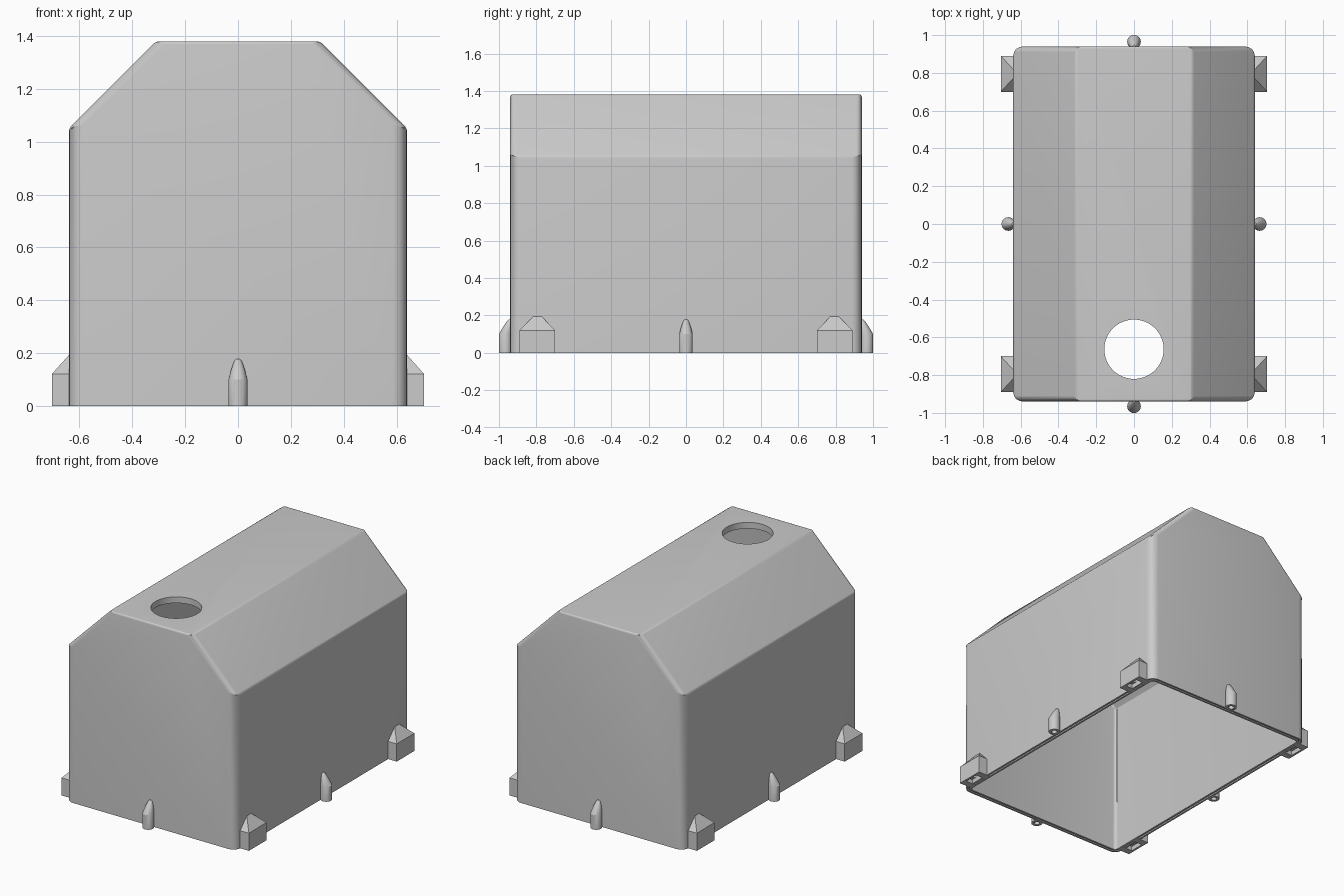
import bpy, bmesh, math
from mathutils import Vector

cube = bpy.data.objects.get("Cube")
if cube:
    bpy.data.objects.remove(cube, do_unlink=True)

grey = bpy.data.materials.new("plain grey")
grey.use_nodes = True
COLOUR = (0.6, 0.6, 0.6, 1)
grey.diffuse_color = COLOUR
grey.node_tree.nodes["Principled BSDF"].inputs["Base Color"].default_value = COLOUR


def finish(name, bm):
    bmesh.ops.recalc_face_normals(bm, faces=bm.faces[:])
    mesh = bpy.data.meshes.new(name)
    bm.to_mesh(mesh)
    bm.free()
    mesh.materials.append(grey)
    ob = bpy.data.objects.new(name, mesh)
    bpy.context.collection.objects.link(ob)
    return ob


def loft(name, rings):
    """Closed solid through a stack of equal-length point rings."""
    bm = bmesh.new()
    loops = [[bm.verts.new(p) for p in ring] for ring in rings]
    for a, b in zip(loops, loops[1:]):
        for i in range(len(a)):
            j = (i + 1) % len(a)
            bm.faces.new((a[i], a[j], b[j], b[i]))
    bm.faces.new(loops[0][::-1])
    bm.faces.new(loops[-1])
    return finish(name, bm)


def rect(x0, x1, y0, y1, z):
    return [(x0, y0, z), (x1, y0, z), (x1, y1, z), (x0, y1, z)]


def circle(x, y, z, r, n=32):
    return [(x + r * math.cos(i * math.tau / n), y + r * math.sin(i * math.tau / n), z)
            for i in range(n)]


def rounded_rect(w, d, r, z, n=6):
    pts = []
    for k, (sx, sy) in enumerate(((1, 1), (-1, 1), (-1, -1), (1, -1))):
        for i in range(n + 1):
            a = (k + i / n) * math.pi / 2
            pts.append((sx * (w - r) + r * math.cos(a), sy * (d - r) + r * math.sin(a), z))
    return pts


def apply(ob, mod):
    bpy.ops.object.select_all(action="DESELECT")
    ob.select_set(True)
    bpy.context.view_layer.objects.active = ob
    bpy.ops.object.modifier_apply(modifier=mod.name)


def cut(ob, tool):
    mod = ob.modifiers.new("cut", "BOOLEAN")
    mod.operation, mod.solver, mod.object = "DIFFERENCE", "EXACT", tool
    apply(ob, mod)
    bpy.data.objects.remove(tool, do_unlink=True)


def smooth(ob):
    bpy.ops.object.select_all(action="DESELECT")
    ob.select_set(True)
    bpy.context.view_layer.objects.active = ob
    bpy.ops.object.shade_smooth_by_angle(angle=math.radians(28))


def gabled(name, half_w, half_d, shoulder, top_w, top, base, radius):
    """Six-sided section run along y, with softened edges."""
    section = [(-half_w, base), (half_w, base), (half_w, shoulder),
               (top_w, top), (-top_w, top), (-half_w, shoulder)]
    ob = loft(name, [[(x, y, z) for x, z in section] for y in (-half_d, half_d)])
    mesh = ob.data
    weight = mesh.attributes.new("bevel_weight_edge", "FLOAT", "EDGE")
    for e in mesh.edges:
        a, b = (mesh.vertices[i].co for i in e.vertices)
        d = (b - a).normalized()
        if max(a.z, b.z) <= base:
            w = 0
        elif abs(d.z) > 0.9:
            w = 1.0       # upright corners
        elif abs(d.z) > 0.1:
            w = 0.55      # sloping gable edges
        else:
            w = 0.2       # ridge lines and roof ends
        weight.data[e.index].value = w
    mod = ob.modifiers.new("soft", "BEVEL")
    mod.limit_method, mod.width, mod.segments = "WEIGHT", radius, 5
    apply(ob, mod)
    return ob


# Hollow cover with an open underside
W, D = 0.64, 0.94
cover = gabled("cover", W, D, 1.05, 0.31, 1.38, 0, 0.055)
cut(cover, gabled("hollow", W - 0.035, D - 0.035, 1.035, 0.295, 1.338, -0.1, 0.02))

# Round opening in the roof
cut(cover, loft("opening", [circle(0, -0.663, z, 0.157, 64) for z in (1.2, 1.5)]))

# Narrow seal groove around the bottom rim
groove = loft("groove", [rounded_rect(W - 0.012, D - 0.012, 0.04, z) for z in (-0.02, 0.02)])
cut(groove, loft("groove_core", [rounded_rect(W - 0.022, D - 0.022, 0.03, z) for z in (-0.1, 0.1)]))
cut(cover, groove)
smooth(cover)

# Corner lugs with sloping tops, and a stepped socket underneath
for sx, side in ((1, "left"), (-1, "right")):
    for sy, end in ((-1, "front"), (1, "back")):
        y = 0.795 * sy
        x0, x1 = sorted((sx * 0.606, sx * 0.705))
        t0, t1 = sorted((sx * 0.606, sx * 0.638))
        lug = loft(f"{end}_{side}_lug", [
            rect(x0, x1, y - 0.095, y + 0.095, 0),
            rect(x0, x1, y - 0.095, y + 0.095, 0.12),
            rect(t0, t1, y - 0.022, y + 0.022, 0.195)])
        c = sx * 0.656
        cut(lug, loft("socket", [rect(c - 0.034, c + 0.034, y - 0.05, y + 0.05, z)
                                 for z in (-0.02, 0.03)]))
        cut(lug, loft("screw_hole", [circle(c, y, z, 0.02) for z in (-0.02, 0.1)]))

# Pointed guide pins, one at the middle of each side, leaning onto the wall
for name, dx, dy in (("front", 0, -1), ("back", 0, 1), ("left", 1, 0), ("right", -1, 0)):
    axis = Vector((dx, dy))
    wall = W if dx else D
    rings = []
    for z, r, off in ((0, 0.036, 0.025), (0.1, 0.036, 0.025), (0.14, 0.025, 0.012),
                      (0.168, 0.015, 0.003), (0.178, 0.007, 0.0)):
        p = axis * (wall + off)
        rings.append(circle(p.x, p.y, z, r))
    pin = loft(f"{name}_pin", rings)
    p = axis * (wall + 0.025)
    cut(pin, loft("pin_bore", [circle(p.x, p.y, z, 0.018) for z in (-0.02, 0.08)]))
    smooth(pin)
